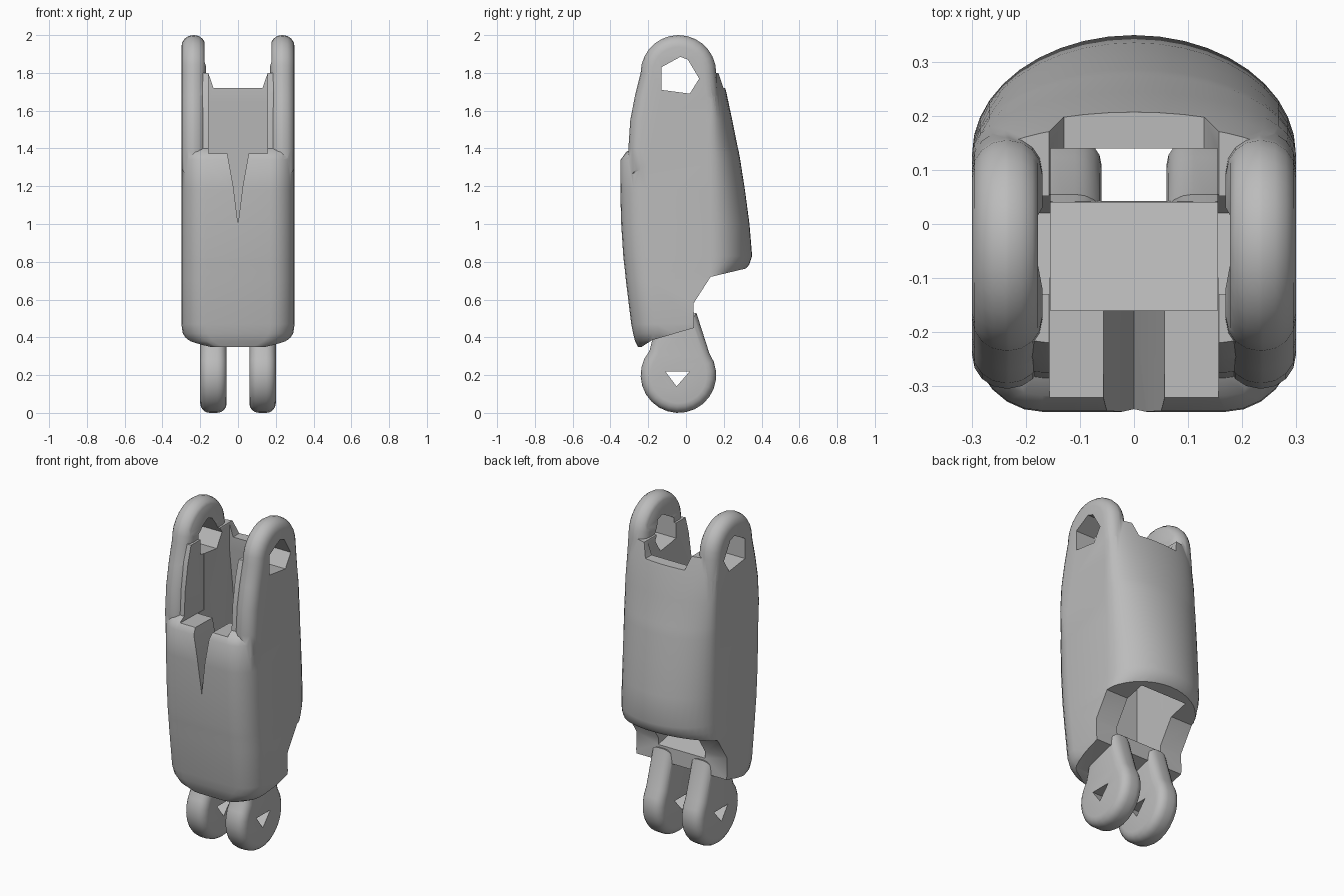
import bpy, bmesh, math
from mathutils import Vector

if "Cube" in bpy.data.objects:
    bpy.data.objects.remove(bpy.data.objects["Cube"])

grey = bpy.data.materials.new("plain grey")
grey.diffuse_color = (0.5, 0.5, 0.5, 1)
grey.use_nodes = True
grey.node_tree.nodes["Principled BSDF"].inputs["Base Color"].default_value = grey.diffuse_color


def loft(name, rings):
    """Closed solid through equal-length rings of 3D points."""
    bm = bmesh.new()
    vs = [[bm.verts.new(p) for p in ring] for ring in rings]
    n = len(rings[0])
    for a, b in zip(vs, vs[1:]):
        for i in range(n):
            j = (i + 1) % n
            bm.faces.new((a[i], a[j], b[j], b[i]))
    bm.faces.new(vs[0][::-1])
    bm.faces.new(vs[-1])
    bmesh.ops.recalc_face_normals(bm, faces=bm.faces)
    me = bpy.data.meshes.new(name)
    bm.to_mesh(me)
    bm.free()
    me.materials.append(grey)
    ob = bpy.data.objects.new(name, me)
    bpy.context.collection.objects.link(ob)
    return ob


def inset(pts, d):
    """Shrink a counter-clockwise outline by d."""
    out = []
    for i, p in enumerate(pts):
        p = Vector(p)
        e1 = (p - Vector(pts[i - 1])).normalized()
        e2 = (Vector(pts[(i + 1) % len(pts)]) - p).normalized()
        n1, n2 = Vector((-e1.y, e1.x)), Vector((-e2.y, e2.x))
        out.append(p + (n1 + n2) * (d / (1 + n1.dot(n2))))
    return out


def rounded_plate(name, outline, x, t, r):
    """Plate in the y-z plane, centred at x, with round rims."""
    steps = [(-t + r - r * math.cos(k * math.pi / 8), r - r * math.sin(k * math.pi / 8))
             for k in range(5)]
    steps += [(-o, d) for o, d in reversed(steps)]
    return loft(name, [[(x + o, p[0], p[1]) for p in inset(outline, d)] for o, d in steps])


def prism(axis, pts, lo, hi):
    if axis == "x":
        return loft("cutter", [[(s, a, b) for a, b in pts] for s in (lo, hi)])
    return loft("cutter", [[(a, s, b) for a, b in pts] for s in (lo, hi)])


def combine(ob, other, op):
    m = ob.modifiers.new("bool", "BOOLEAN")
    m.operation, m.solver, m.object = op, "EXACT", other
    bpy.context.view_layer.objects.active = ob
    bpy.ops.object.modifier_apply(modifier=m.name)
    bpy.data.objects.remove(other)


def arc(cy, cz, r, a0, a1, n):
    return [(cy + r * math.cos(math.radians(a0 + (a1 - a0) * i / n)),
             cz + r * math.sin(math.radians(a0 + (a1 - a0) * i / n))) for i in range(n + 1)]


# Shell cross-section: elliptical back, flat front with rounded corners
def section(z, w, f, b, s):
    ring = [(w * math.cos(a), s + (b - s) * math.sin(a), z)
            for a in (math.pi * i / 20 for i in range(21))]
    rx, ry = 0.13, 0.14
    for sx, angles in ((-1, range(0, 91, 15)), (1, range(90, -1, -15))):
        for d in angles:
            a = math.radians(d)
            ring.append((sx * (w - rx + rx * math.cos(a)), f + ry - ry * math.sin(a), z))
    return ring


# Shell levels: z, half width, front y, back y, start of back curve
levels = [(0.35, 0.21, -0.255, 0.16, 0.10), (0.38, 0.265, -0.27, 0.18, 0.11),
          (0.42, 0.292, -0.28, 0.20, 0.12), (0.47, 0.30, -0.29, 0.21, 0.13),
          (0.70, 0.30, -0.318, 0.24, 0.13), (0.75, 0.30, -0.323, 0.305, 0.13),
          (0.785, 0.30, -0.327, 0.335, 0.13), (0.83, 0.30, -0.332, 0.35, 0.13),
          (1.00, 0.30, -0.343, 0.336, 0.13), (1.18, 0.30, -0.348, 0.312, 0.13),
          (1.34, 0.30, -0.346, 0.287, 0.13), (1.38, 0.30, -0.318, 0.28, 0.13),
          (1.40, 0.30, -0.285, 0.275, 0.13), (1.55, 0.30, -0.275, 0.245, 0.13),
          (1.70, 0.297, -0.25, 0.213, 0.12), (1.80, 0.29, -0.22, 0.185, 0.10)]
shell = loft("finger_segment_shell", [section(*l) for l in levels])

# Rounded ears at the top
ear = ([(-0.30, 1.25), (0.15, 1.25), (0.17, 1.45), (0.172, 1.68)]
       + arc(-0.04, 1.8, 0.2, 0, 180, 14)
       + [(-0.27, 1.68), (-0.295, 1.55), (-0.305, 1.40)])
for sx in (-1, 1):
    combine(shell, rounded_plate("ear", ear, sx * 0.235, 0.065, 0.062), "UNION")

# Inner cavity, open at the top front and the lower back
combine(shell, prism("x", [(-0.16, 0.58), (0.045, 0.54), (0.25, 0.54), (0.25, 0.80),
                           (0.14, 1.65), (0.14, 2.1), (-0.16, 2.1)], -0.155, 0.155), "DIFFERENCE")
combine(shell, prism("x", [(-0.6, 1.38), (-0.1, 1.37), (-0.1, 2.2), (-0.6, 2.2)],
                     -0.157, 0.157), "DIFFERENCE")
# Gap between the ears above the back wall
combine(shell, prism("y", [(-0.13, 1.72), (0.13, 1.72), (0.178, 1.86), (0.178, 2.1),
                           (-0.178, 2.1), (-0.178, 1.86)], -0.7, 0.7), "DIFFERENCE")
# Notch in the front wall
combine(shell, prism("y", [(0, 1.0), (0.025, 1.2), (0.065, 1.42), (-0.065, 1.42), (-0.025, 1.2)],
                     -0.6, -0.05), "DIFFERENCE")
# Joint clearance at the lower back
combine(shell, prism("x", [(-0.34, 0.20), (0.6, 0.20), (0.6, 0.81), (0.32, 0.765), (0.13, 0.72),
                           (0.04, 0.58), (0.043, 0.45), (-0.18, 0.385), (-0.25, 0.34)],
                     -0.5, 0.5), "DIFFERENCE")
# Pin holes in the ears
combine(shell, prism("x", [(-0.13, 1.71), (0.02, 1.69), (0.07, 1.77), (0.01, 1.87),
                           (-0.03, 1.885), (-0.13, 1.83)], -0.5, 0.5), "DIFFERENCE")

# Hinge lugs at the bottom, with triangular pin holes
lug = arc(-0.04, 0.2, 0.2, 140, 395, 18) + [(0.055, 0.53), (-0.08, 0.5), (-0.17, 0.42)]
for sx in (-1, 1):
    part = rounded_plate("hinge_lug", lug, sx * 0.13, 0.07, 0.05)
    combine(part, prism("x", [(-0.11, 0.22), (-0.05, 0.14), (0.02, 0.22)], -0.5, 0.5), "DIFFERENCE")
    combine(shell, part, "UNION")

bpy.ops.object.select_all(action="DESELECT")
shell.select_set(True)
bpy.context.view_layer.objects.active = shell
bpy.ops.object.shade_smooth_by_angle(angle=math.radians(35))
